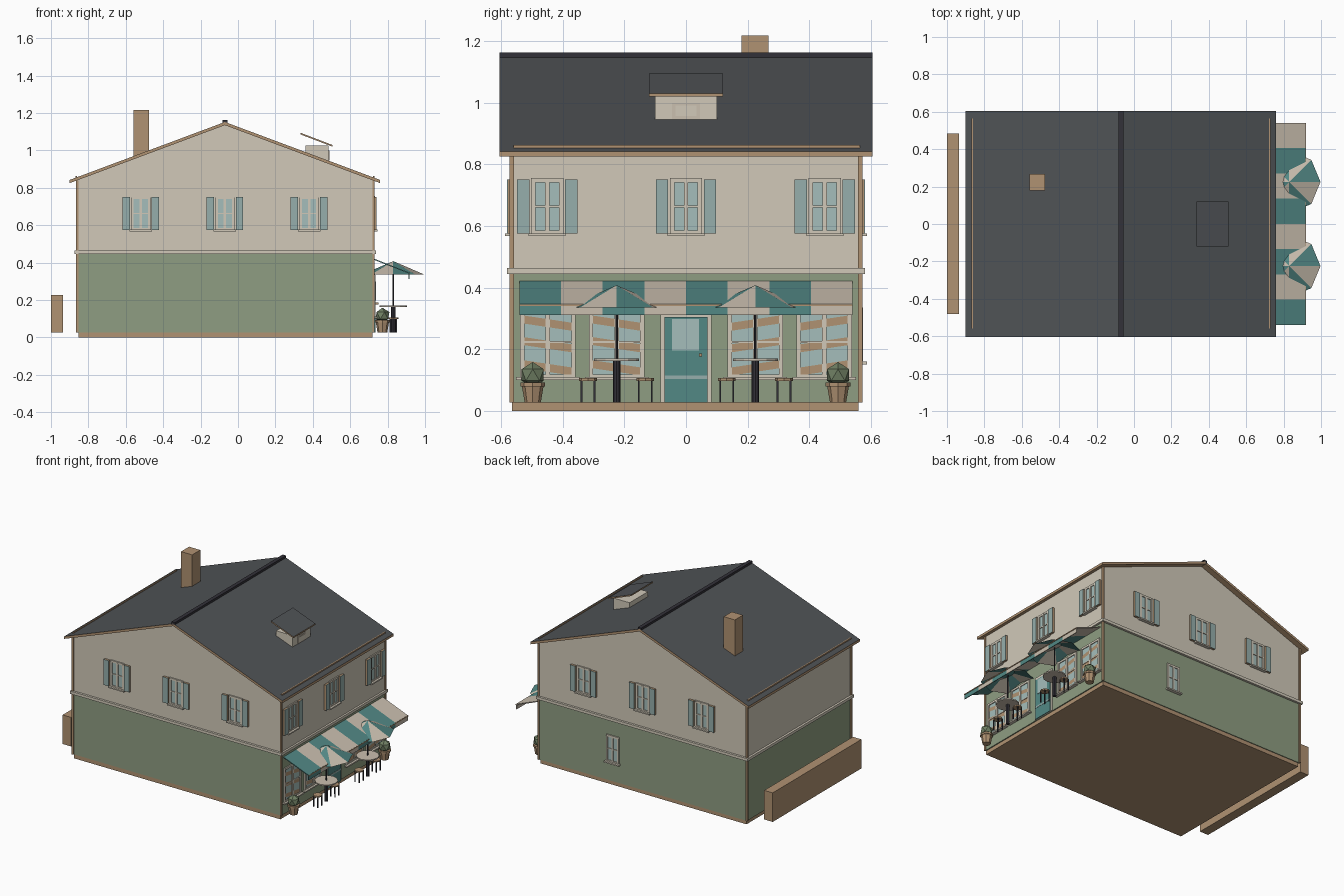
import bpy, bmesh, math
from mathutils import Vector

cube = bpy.data.objects.get("Cube")
if cube:
    bpy.data.objects.remove(cube, do_unlink=True)


def material(name, rgb):
    lin = [((c / 255 + 0.055) / 1.055) ** 2.4 for c in rgb] + [1]
    m = bpy.data.materials.new(name)
    m.use_nodes = True
    m.diffuse_color = lin
    m.node_tree.nodes["Principled BSDF"].inputs["Base Color"].default_value = lin
    return m


CREAM = material("cream plaster", (209, 201, 185))
GREEN = material("sage green", (143, 158, 130))
WOOD = material("warm wood", (176, 146, 114))
SLATE = material("slate", (80, 83, 86))
BLACK = material("dark metal", (50, 49, 56))
TEAL = material("deep teal", (82, 136, 133))
SHUTTER = material("pale teal", (150, 175, 172))
GLASS = material("glass", (165, 190, 187))
CANVAS = material("canvas", (202, 191, 175))
LEAF = material("leaf green", (112, 128, 100))


def finish(name, bm, *mats):
    bmesh.ops.recalc_face_normals(bm, faces=bm.faces)
    me = bpy.data.meshes.new(name)
    bm.to_mesh(me)
    bm.free()
    for m in mats:
        me.materials.append(m)
    ob = bpy.data.objects.new(name, me)
    bpy.context.collection.objects.link(ob)
    return ob


def box(name, x, y, z, mat):
    bm = bmesh.new()
    bmesh.ops.create_cube(bm, size=1)
    for v in bm.verts:
        v.co = [r[0] if c < 0 else r[1] for c, r in zip(v.co, (x, y, z))]
    return finish(name, bm, mat)


def prism(name, profile, y0, y1, *mats, rule=None):
    """Extrude an x-z profile along y."""
    bm = bmesh.new()
    face = bm.faces.new([bm.verts.new((x, y0, z)) for x, z in profile])
    ext = bmesh.ops.extrude_face_region(bm, geom=[face])["geom"]
    bmesh.ops.translate(bm, vec=(0, y1 - y0, 0),
                        verts=[g for g in ext if isinstance(g, bmesh.types.BMVert)])
    bmesh.ops.recalc_face_normals(bm, faces=bm.faces)
    if rule:
        for f in bm.faces:
            f.material_index = rule(f)
    return finish(name, bm, *mats)


def cone(name, x, y, z0, z1, r0, r1, mat, sides=8):
    bm = bmesh.new()
    bmesh.ops.create_cone(bm, cap_ends=True, segments=sides, radius1=r0, radius2=r1, depth=z1 - z0)
    bmesh.ops.translate(bm, vec=(x, y, (z0 + z1) / 2), verts=bm.verts)
    return finish(name, bm, mat)


# Main walls
X0, X1, Y = -0.86, 0.725, 0.565
MID = -0.07
box("plinth", (-0.853, 0.718), (-Y, 0.56), (0, 0.027), WOOD)
box("ground_floor", (X0, X1), (-Y, Y), (0.027, 0.445), GREEN)
box("floor_ledge", (-0.875, 0.738), (-0.58, 0.58), (0.445, 0.464), CREAM)
box("upper_floor", (X0, X1), (-Y, Y), (0.464, 0.84), CREAM)
prism("gable", [(X0, 0.84), (X1, 0.84), (MID, 1.136)], -Y, Y, CREAM)
for x in (X0, X1):
    for s in (-1, 1):
        box("corner_trim", (x - 0.006, x + 0.006), (s * Y - 0.007, s * Y + 0.007), (0.027, 0.84), WOOD)

# Roof with slate on top and timber below
EAVE, RIDGE, T = 0.842, 1.152, 0.017
prism("roof", [(-0.9, EAVE), (MID, RIDGE), (0.76, EAVE), (0.76, EAVE - T), (MID, RIDGE - T), (-0.9, EAVE - T)],
      -0.605, 0.605, WOOD, SLATE, rule=lambda f: int(f.normal.z > 0.5))
box("ridge_cap", (MID - 0.013, MID + 0.013), (-0.605, 0.605), (1.14, 1.162), BLACK)
for x in (-0.865, 0.725):
    box("snow_rail", (x - 0.004, x + 0.004), (-0.56, 0.565), (0.848, 0.862), WOOD)
box("chimney", (-0.56, -0.475), (0.18, 0.268), (0.93, 1.217), WOOD)


# Wall-mounted pieces: u runs along the wall, d outward from it
def wall_box(side, name, u, d, z, mat):
    if side == "right":
        return box(name, (X1 + d[0], X1 + d[1]), u, z, mat)
    s = -1 if side == "front" else 1
    return box(name, u, sorted((s * (Y + d[0]), s * (Y + d[1]))), z, mat)


def window(side, u, half, z0, z1, rows=2, sill=0.015, shutters=False, cols=2):
    wall_box(side, "window_glass", (u - half, u + half), (-0.01, 0.003), (z0, z1), GLASS)
    w = 0.007
    for i in range(cols + 1):
        c = u - half + 2 * half * i / cols
        wall_box(side, "window_stile", (c - w, c + w), (-0.01, 0.009), (z0, z1), CREAM)
    for i in range(rows + 1):
        c = z0 + (z1 - z0) * i / rows
        h = 0.003 if 0 < i < rows else w
        wall_box(side, "window_rail", (u - half - w, u + half + w), (-0.01, 0.008), (c - h, c + h), CREAM)
    wall_box(side, "window_sill", (u - half - sill, u + half + sill), (-0.01, 0.022), (z0 - 0.011, z0 - 0.002), CREAM)
    if shutters:
        for s in (-1, 1):
            a, b = sorted((u + s * 0.058, u + s * 0.098))
            wall_box(side, "shutter_back", (a, b), (-0.005, 0.013), (z0 - 0.003, z1 + 0.003), WOOD)
            wall_box(side, "shutter_face", (a, b), (0.013, 0.016), (z0 - 0.003, z1 + 0.003), SHUTTER)


for side in ("front", "back"):
    for u in (-0.52, MID, 0.38):
        window(side, u, 0.045, 0.578, 0.748, shutters=True)
for u in (-0.45, 0, 0.45):
    window("right", u, 0.045, 0.578, 0.748, shutters=True)
window("back", 0.16, 0.042, 0.162, 0.335)

# Shop windows with slanted wooden display bands
for u in (-0.448, -0.225, 0.225, 0.448):
    window("right", u, 0.083, 0.112, 0.335, sill=0.02)
    slope = -0.012 if u < 0 else 0.012
    for z in (0.14, 0.215, 0.285):
        bm = bmesh.new()
        bm.faces.new([bm.verts.new((X1 + 0.005, u + s * 0.08, z + s * slope + h))
                      for s, h in ((-1, -0.013), (1, -0.013), (1, 0.013), (-1, 0.013))])
        finish("display_band", bm, WOOD)

# Door
wall_box("right", "door_frame", (-0.082, 0.082), (-0.01, 0.006), (0.027, 0.325), CREAM)
wall_box("right", "door", (-0.07, 0.07), (0, 0.011), (0.027, 0.305), TEAL)
wall_box("right", "door_glass", (-0.045, 0.042), (0, 0.014), (0.197, 0.298), GLASS)
wall_box("right", "door_band", (-0.07, 0.07), (0, 0.013), (0.104, 0.115), SHUTTER)
wall_box("right", "door_knob", (0.042, 0.052), (0, 0.025), (0.177, 0.187), WOOD)

# Roof dormer with tilted lid
prism("dormer", [(0.36, 0.97), (0.36, 1.025), (0.484, 1.025), (0.484, 0.93)], -0.1, 0.1, CREAM)
prism("dormer_lid", [(0.335, 1.085), (0.335, 1.094), (0.505, 1.029), (0.505, 1.02)],
      -0.12, 0.12, WOOD, SLATE, rule=lambda f: int(f.normal.z > 0.5))
box("dormer_window_frame", (0.48, 0.488), (-0.045, 0.045), (0.947, 0.999), CANVAS)
box("dormer_window_glass", (0.48, 0.49), (-0.034, 0.034), (0.956, 0.99), CREAM)

# Striped awning with a valance
STRIPE = 1.08 / 8
for i in range(8):
    y = -0.54 + i * STRIPE
    prism("awning_stripe", [(0.725, 0.422), (0.916, 0.347), (0.916, 0.312), (0.911, 0.312), (0.911, 0.342), (0.725, 0.416)],
          y, y + STRIPE, CANVAS if i % 2 else TEAL)
box("awning_rod", (0.912, 0.919), (-0.54, 0.54), (0.34, 0.346), WOOD)


# Terrace: parasols, tables, stools and potted shrubs
def parasol(x, y):
    bm = bmesh.new()
    tip = bm.verts.new((x, y, 0.408))
    low = bm.verts.new((x, y, 0.4))
    rim = [bm.verts.new((x + 0.167 * math.cos(k * math.pi / 4), y + 0.167 * math.sin(k * math.pi / 4), 0.336))
           for k in range(8)]
    for k in range(8):
        for apex in (tip, low):
            f = bm.faces.new((apex, rim[k], rim[(k + 1) % 8]))
            f.material_index = k % 2
    finish("parasol", bm, TEAL, CANVAS)
    cone("parasol_pole", x, y, 0.16, 0.402, 0.004, 0.004, BLACK)


PX = 0.83
for y in (-0.225, 0.225):
    parasol(PX, y)
    cone("table_top", PX, y, 0.162, 0.17, 0.073, 0.073, CANVAS, 12)
    cone("table_leg", PX, y, 0.027, 0.163, 0.012, 0.012, BLACK)
    for s in (-1, 1):
        sy = y + s * 0.093
        cone("stool_seat", PX, sy, 0.098, 0.107, 0.029, 0.029, WOOD, 8)
        for a in (-1, 1):
            for b in (-1, 1):
                lx, ly = PX + a * 0.016, sy + b * 0.021
                box("stool_leg", (lx - 0.003, lx + 0.003), (ly - 0.003, ly + 0.003), (0.027, 0.099), BLACK)

for y in (-0.497, 0.493):
    cone("pot", 0.772, y, 0.027, 0.085, 0.026, 0.036, WOOD)
    cone("pot_rim", 0.772, y, 0.08, 0.092, 0.04, 0.04, WOOD)
    bm = bmesh.new()
    bmesh.ops.create_icosphere(bm, subdivisions=1, radius=0.042)
    bmesh.ops.translate(bm, vec=Vector((0.772, y, 0.117)), verts=bm.verts)
    finish("shrub", bm, LEAF)

# Low garden wall behind the house
box("garden_wall", (-1.0, -0.935), (-0.48, 0.485), (0.027, 0.227), WOOD)
